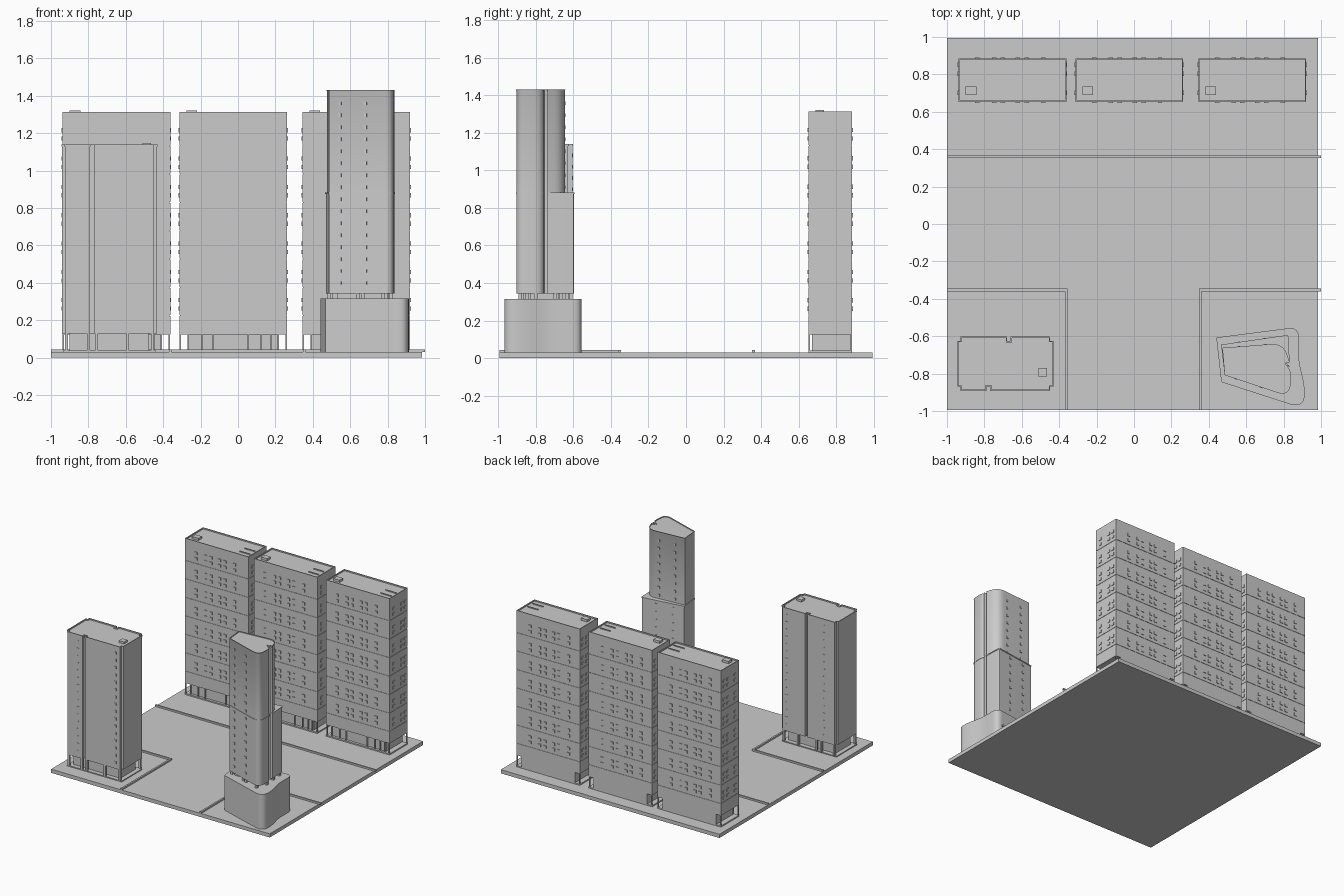
import bpy, bmesh, math
from mathutils import Vector, Matrix

if "Cube" in bpy.data.objects:
    bpy.data.objects.remove(bpy.data.objects["Cube"])


def finish(name, bm, smooth=False):
    me = bpy.data.meshes.new(name)
    bmesh.ops.recalc_face_normals(bm, faces=bm.faces)
    bm.to_mesh(me)
    bm.free()
    ob = bpy.data.objects.new(name, me)
    bpy.context.collection.objects.link(ob)
    if smooth:
        bpy.ops.object.select_all(action='DESELECT')
        ob.select_set(True)
        bpy.context.view_layer.objects.active = ob
        bpy.ops.object.shade_smooth_by_angle(angle=math.radians(30))
    return ob


def add_box(bm, x0, x1, y0, y1, z0, z1, angle=0.0):
    m = (Matrix.Translation(((x0 + x1) / 2, (y0 + y1) / 2, (z0 + z1) / 2))
         @ Matrix.Rotation(angle, 4, 'Z')
         @ Matrix.Diagonal((x1 - x0, y1 - y0, z1 - z0, 1)))
    bmesh.ops.create_cube(bm, size=1, matrix=m)


def boxes(name, items):
    bm = bmesh.new()
    for it in items:
        add_box(bm, *it)
    return finish(name, bm)


def rounded(corners, seg=8):
    """Round polygon corners given as (x, y, radius)."""
    out, n = [], len(corners)
    for i, (x, y, r) in enumerate(corners):
        p = Vector((x, y))
        if r == 0:
            out.append(p)
            continue
        a = p + (Vector(corners[i - 1][:2]) - p).normalized() * r
        b = p + (Vector(corners[(i + 1) % n][:2]) - p).normalized() * r
        for k in range(seg + 1):
            t = k / seg
            out.append(a * (1 - t) ** 2 + p * 2 * t * (1 - t) + b * t * t)
    return out


def prism(name, pts, levels, smooth=False):
    """Stack a counter-clockwise outline through (z, inset) levels."""
    pts = [Vector(p[:2]) for p in pts]
    n, miters = len(pts), []
    for i, p in enumerate(pts):
        d0 = (p - pts[i - 1]).normalized()
        d1 = (pts[(i + 1) % n] - p).normalized()
        n0, n1 = Vector((-d0.y, d0.x)), Vector((-d1.y, d1.x))
        miters.append((n0 + n1) / max(0.3, 1 + n0.dot(n1)))
    bm = bmesh.new()
    rings = [[bm.verts.new((*(p + m * s), z)) for p, m in zip(pts, miters)]
             for z, s in levels]
    for a, b in zip(rings, rings[1:]):
        for i in range(n):
            j = (i + 1) % n
            bm.faces.new((a[i], a[j], b[j], b[i]))
    bm.faces.new(rings[0][::-1])
    bm.faces.new(rings[-1])
    return finish(name, bm, smooth)


def parapet(z, thick=0.007, depth=0.01):
    return [(z, 0), (z, thick), (z - depth, thick)]


# Ground plate and kerbs
G = 0.03
boxes("ground_plate", [(-1, 0.985, -0.995, 0.995, 0, G)])
K = 0.043
boxes("back_kerb", [(-1, 1, 0.353, 0.367, G, K)])
boxes("left_kerb", [(-1, -0.355, -0.36, -0.346, G, K),
                    (-0.369, -0.355, -0.995, -0.36, G, K)])
boxes("right_kerb", [(0.348, 1, -0.36, -0.346, G, K),
                     (0.348, 0.362, -0.995, -0.36, G, K)])

# Three slab blocks along the back
W, D, CY, TOP = 0.288, 0.117, 0.769, 1.313
FLOORS = [0.225, 0.375, 0.527, 0.678, 0.83, 0.982, 1.133]
COLS = (-0.188, -0.098, -0.052, 0.028, 0.076, 0.164)
SIDE = (-0.066, 0.034, 0.082)


def slab_block(tag, cx):
    rect = [(cx - W, CY - D), (cx + W, CY - D), (cx + W, CY + D), (cx - W, CY + D)]
    lv = [(0.125, 0)]
    for z in FLOORS:                       # shadow joint at each storey
        lv += [(z - 0.002, 0), (z - 0.002, 0.003), (z + 0.002, 0.003), (z + 0.002, 0)]
    prism("slab_block_" + tag, rect, lv + parapet(TOP))
    # Recessed ground storey, plinth and columns
    f, b = CY - D, CY + D
    boxes("ground_storey_" + tag, [(cx - W + 0.045, cx + W - 0.045, f + 0.02, b, 0.04, 0.125)])
    boxes("plinth_" + tag, [(cx - W, cx + W, f, b, G, 0.04)])
    items = [(x - 0.004, x + 0.004, y - 0.004, y + 0.004, 0.04, 0.125)
             for x in (cx - W + 0.005, cx + W - 0.005) for y in (f + 0.005, b - 0.005)]
    items += [(cx + x - 0.004, cx + x + 0.004, f + 0.002, f + 0.01, 0.04, 0.125)
              for x in (-0.24, -0.17, -0.11, 0.08, 0.15, 0.2, 0.24)]
    boxes("columns_" + tag, items)
    # Projecting windows on all four sides
    bm = bmesh.new()
    p = 0.005
    for z in FLOORS:
        for dz in (0.038, 0.083):
            z0, z1 = z + dz - 0.011, z + dz + 0.011
            for s in (-1, 1):
                for c in COLS:
                    y = CY + s * D
                    add_box(bm, cx + c - 0.012, cx + c + 0.012, y - p, y + p, z0, z1)
                for c in SIDE:
                    x = cx + s * W
                    add_box(bm, x - p, x + p, CY + c - 0.012, CY + c + 0.012, z0, z1)
    finish("windows_" + tag, bm)
    # Roof hut and roof rails
    r = TOP - 0.01
    boxes("roof_hut_" + tag, [(cx - 0.25, cx - 0.193, 0.69, 0.735, r, 1.322)])
    boxes("roof_rails_" + tag, [(cx + 0.17, cx + 0.265, y, y + 0.005, r, r + 0.008)
                                for y in (0.705, 0.77)])


for tag, cx in (("left", -0.65), ("middle", -0.025), ("right", 0.632)):
    slab_block(tag, cx)

# Front left tower: stepped corners and one vertical slot per long side
plan = [(-0.928, -0.892), (-0.788, -0.892), (-0.788, -0.868), (-0.77, -0.868),
        (-0.77, -0.892), (-0.448, -0.892), (-0.448, -0.87), (-0.43, -0.87),
        (-0.43, -0.625), (-0.448, -0.625), (-0.448, -0.602), (-0.66, -0.602),
        (-0.66, -0.626), (-0.678, -0.626), (-0.678, -0.602), (-0.928, -0.602),
        (-0.928, -0.625), (-0.945, -0.625), (-0.945, -0.87), (-0.928, -0.87)]
prism("notched_tower", plan, [(0.13, 0.003), (1.13, 0.003), (1.13, 0)] + parapet(1.14))
boxes("notched_tower_core", [(-0.90, -0.475, -0.845, -0.65, G, 0.13)])
boxes("notched_tower_plinth", [(-0.935, -0.44, -0.88, -0.615, G, 0.038)])
boxes("notched_tower_columns",
      [(x - 0.008, x + 0.008, y - 0.008, y + 0.008, 0.038, 0.13)
       for x in (-0.917, -0.80, -0.757, -0.59, -0.458) for y in (-0.879, -0.614)])
boxes("notched_tower_roof_hut", [(-0.51, -0.465, -0.815, -0.77, 1.13, 1.148)])
boxes("notched_tower_windows",
      [(x - 0.009, x + 0.009, y - 0.004, y + 0.004, 0.17 + 0.06 * i, 0.19 + 0.06 * i)
       for i in range(16) for x in (-0.83, -0.49) for y in (-0.888, -0.606)])

# Front right tower: curved podium
prism("podium", rounded([(0.44, -0.607, 0), (0.467, -0.845, 0), (0.915, -0.99, 0.09),
                         (0.912, -0.86, 0.05), (0.88, -0.73, 0.05), (0.882, -0.55, 0.06)]),
      [(G, 0), (0.315, 0)], True)

# Tower shafts with a vertical slot on the right side
front = [(0.485, -0.808, 0), (0.835, -0.925, 0.075), (0.84, -0.762, 0.05),
         (0.832, -0.76, 0), (0.812, -0.758, 0), (0.812, -0.742, 0), (0.832, -0.74, 0)]
lower = rounded(front + [(0.825, -0.593, 0.012), (0.466, -0.645, 0)])
upper = rounded(front + [(0.80, -0.637, 0.07), (0.472, -0.662, 0)])
prism("lower_shaft", lower, [(0.343, 0.003), (0.874, 0.003), (0.874, 0), (0.882, 0)], True)
prism("upper_shaft", upper, [(0.88, 0.003), (1.425, 0.003)] + parapet(1.432, 0.006, 0.006), True)
boxes("shaft_neck", [(0.53, 0.77, -0.80, -0.68, 0.31, 0.345)])
boxes("shaft_posts", [(x - 0.009, x + 0.009, y - 0.009, y + 0.009, 0.31, 0.345)
                      for x, y in ((0.50, -0.79), (0.64, -0.838), (0.67, -0.848),
                                   (0.79, -0.885), (0.82, -0.80), (0.81, -0.70),
                                   (0.805, -0.615), (0.64, -0.635), (0.485, -0.665))])

# Small windows up the shaft faces
bm = bmesh.new()
tilt = math.atan2(-0.117, 0.35)
for i in range(16):
    z = 0.39 + 0.064 * i
    for x in (0.545, 0.68):
        y = -0.808 + (x - 0.485) * -0.117 / 0.35
        add_box(bm, x - 0.008, x + 0.008, y - 0.003, y + 0.003, z, z + 0.018, tilt)
    for x in (0.56, 0.7):
        y = (-0.645 + (x - 0.466) * 0.145) if z < 0.86 else (-0.662 + (x - 0.472) * 0.076)
        add_box(bm, x - 0.008, x + 0.008, y - 0.005, y + 0.002, z, z + 0.018, 0.1)
finish("shaft_windows", bm)
